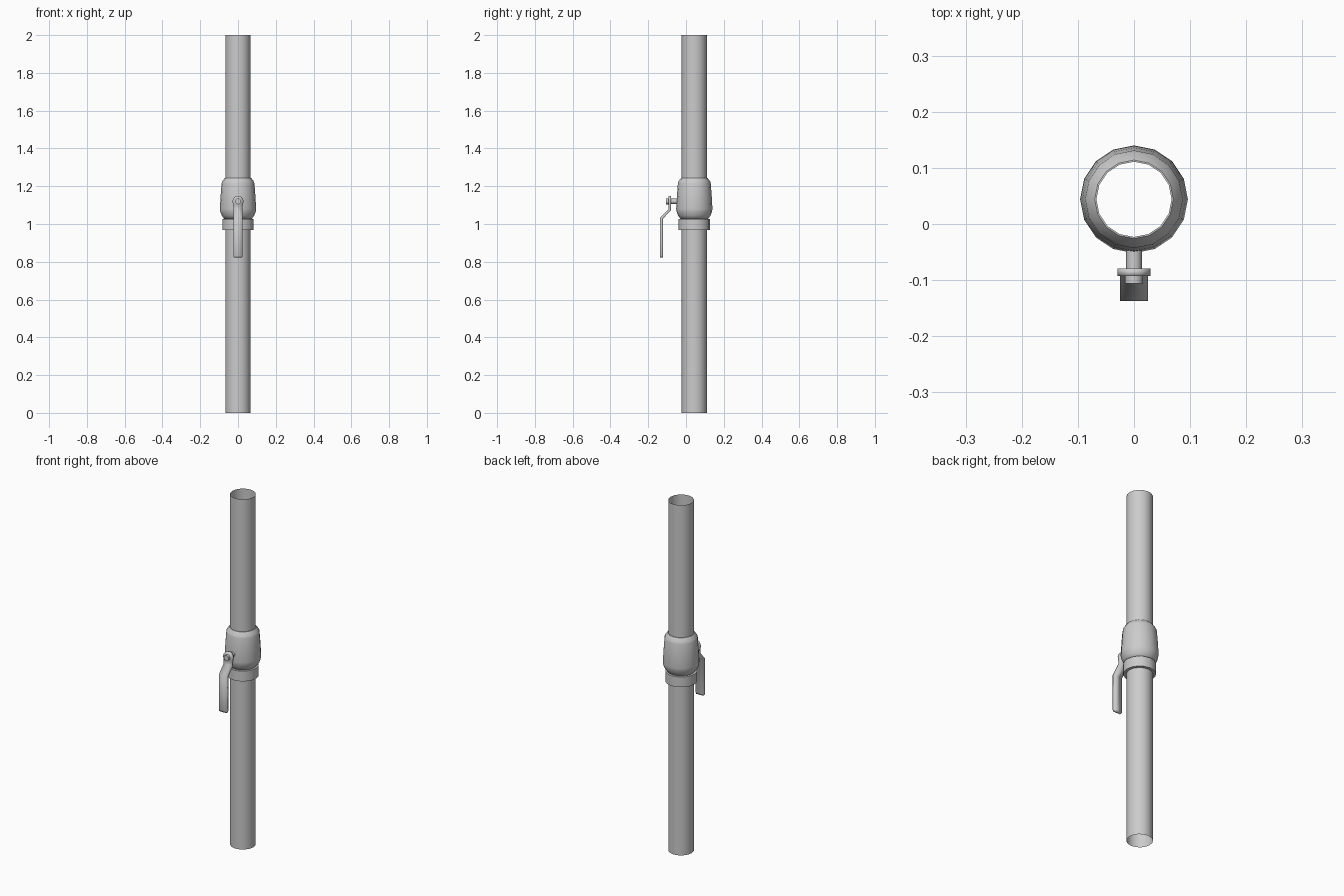
import bpy, bmesh, math
from mathutils import Matrix, Vector

cube = bpy.data.objects.get("Cube")
if cube:
    bpy.data.objects.remove(cube, do_unlink=True)

grey = bpy.data.materials.new("grey_metal")
grey.use_nodes = True
COLOR = (0.6, 0.6, 0.6, 1)
grey.diffuse_color = COLOR
grey.node_tree.nodes["Principled BSDF"].inputs["Base Color"].default_value = COLOR

AXIS_Y = 0.044   # pipe axis
STEM_Z = 1.12    # handle pivot height


def finish(name, bm, angle=40):
    bmesh.ops.recalc_face_normals(bm, faces=bm.faces)
    mesh = bpy.data.meshes.new(name)
    bm.to_mesh(mesh)
    bm.free()
    mesh.materials.append(grey)
    ob = bpy.data.objects.new(name, mesh)
    bpy.context.collection.objects.link(ob)
    bpy.ops.object.select_all(action='DESELECT')
    bpy.context.view_layer.objects.active = ob
    ob.select_set(True)
    bpy.ops.object.shade_smooth_by_angle(angle=math.radians(angle))
    return ob


def lathe(name, profile, sides=16, closed=False):
    """Spin (radius, z) points about the pipe axis."""
    bm = bmesh.new()
    rings = []
    for r, z in profile:
        rings.append([bm.verts.new((r * math.cos(a), AXIS_Y + r * math.sin(a), z))
                      for a in (2 * math.pi * i / sides for i in range(sides))])
    pairs = list(zip(rings, rings[1:]))
    if closed:
        pairs.append((rings[-1], rings[0]))
    for low, high in pairs:
        for i in range(sides):
            j = (i + 1) % sides
            bm.faces.new((low[i], low[j], high[j], high[i]))
    return finish(name, bm)


def rod(name, radius, y0, y1, sides=12):
    """Cylinder along y at the pivot height."""
    bm = bmesh.new()
    place = Matrix.Translation((0, (y0 + y1) / 2, STEM_Z)) @ Matrix.Rotation(math.pi / 2, 4, 'X')
    bmesh.ops.create_cone(bm, cap_ends=True, segments=sides, radius1=radius,
                          radius2=radius, depth=abs(y1 - y0), matrix=place)
    return finish(name, bm)


# Open-ended pipe
lathe("pipe", [(0.067, 0), (0.067, 2)])

# Bulging valve housing
lathe("valve_body", [(0.067, 1.026), (0.074, 1.028), (0.086, 1.045), (0.094, 1.066), (0.096, 1.08),
                     (0.092, 1.15), (0.087, 1.215), (0.084, 1.225), (0.070, 1.244), (0.067, 1.244)])

# Collar ring under the housing
lathe("collar", [(0.067, 0.968), (0.083, 0.968), (0.083, 1.026), (0.067, 1.026)], closed=True)

# Pivot stem and bolt end
rod("valve_stem", 0.014, -0.035, -0.080)
rod("bolt_end", 0.016, -0.090, -0.106)

# Lever: rounded head, bend, straight grip (half width, y, z)
rows = [(0.010, -0.086, 1.149), (0.020, -0.086, 1.142), (0.027, -0.086, 1.131),
        (0.029, -0.086, 1.120), (0.027, -0.086, 1.105), (0.025, -0.086, 1.095),
        (0.025, -0.086, 1.076), (0.025, -0.130, 1.030), (0.025, -0.130, 0.832),
        (0.022, -0.130, 0.823)]
bm = bmesh.new()
strip = [(bm.verts.new((-w, y, z)), bm.verts.new((w, y, z))) for w, y, z in rows]
for (a, b), (c, d) in zip(strip, strip[1:]):
    bm.faces.new((a, b, d, c))
lever = finish("lever", bm, 30)
solid = lever.modifiers.new("thickness", 'SOLIDIFY')
solid.thickness = 0.014
solid.offset = 0
solid.use_even_offset = True
